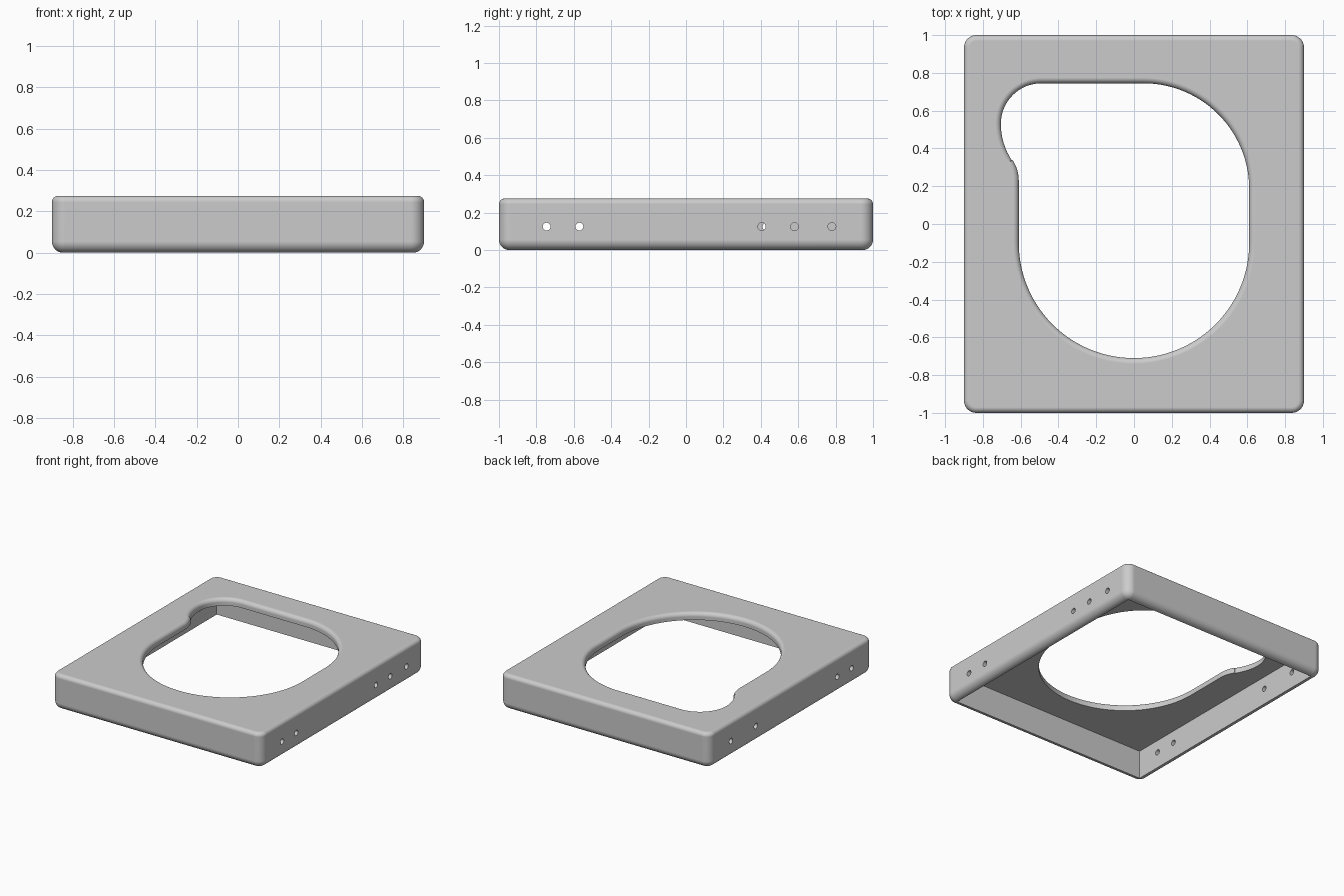
import bpy, bmesh
from math import sin, cos, pi, radians

WIDTH, DEPTH, HEIGHT = 1.8, 2.0, 0.275
WALL, PLATE = 0.058, 0.055
CORNER, LOWER_FILLET, UPPER_FILLET, LIP = 0.065, 0.055, 0.03, 0.03

if "Cube" in bpy.data.objects:
    bpy.data.objects.remove(bpy.data.objects["Cube"])

grey = bpy.data.materials.new("light_grey")
grey.use_nodes = True
COLOUR = (0.6, 0.6, 0.6, 1)
grey.diffuse_color = COLOUR
grey.node_tree.nodes["Principled BSDF"].inputs["Base Color"].default_value = COLOUR


def arc(cx, cy, r, start, end, steps):
    angles = [radians(start + (end - start) * i / steps) for i in range(steps + 1)]
    return [(cx + r * cos(a), cy + r * sin(a)) for a in angles]


def loft(name, loops):
    """Solid through stacked loops, each one a (points, z) pair."""
    bm = bmesh.new()
    rings = [[bm.verts.new((x, y, z)) for x, y in pts] for pts, z in loops]
    n = len(rings[0])
    for low, high in zip(rings, rings[1:]):
        for i in range(n):
            j = (i + 1) % n
            bm.faces.new((low[i], low[j], high[j], high[i]))
    bm.faces.new(rings[0])
    bm.faces.new(rings[-1])
    bmesh.ops.recalc_face_normals(bm, faces=bm.faces)
    mesh = bpy.data.meshes.new(name)
    bm.to_mesh(mesh)
    bm.free()
    mesh.materials.append(grey)
    obj = bpy.data.objects.new(name, mesh)
    bpy.context.collection.objects.link(obj)
    return obj


def rounded_rect(inset):
    r = CORNER - inset
    x, y = WIDTH / 2 - CORNER, DEPTH / 2 - CORNER
    pts = []
    for k, (sx, sy) in enumerate([(1, 1), (-1, 1), (-1, -1), (1, -1)]):
        pts += arc(sx * x, sy * y, r, 90 * k, 90 * k + 90, 8)
    return pts


def opening(grow):
    """Opening outline, offset outward by grow."""
    pts = arc(-0.49, 0.53, 0.215 + grow, 180, 90, 16)
    pts += arc(0.05, 0.185, 0.56 + grow, 90, 0, 28)
    pts += arc(0, -0.1, 0.61 + grow, 0, -180, 56)
    pts += arc(-0.81, 0.229, 0.2 - grow, 0, 33.2, 8)
    pts += arc(-0.355, 0.53, 0.35 + grow, 213.2, 180, 8)
    return pts[:-1]


def cut(target, cutter):
    cutter.hide_render = True
    mod = target.modifiers.new("cut", "BOOLEAN")
    mod.operation, mod.solver, mod.object = "DIFFERENCE", "EXACT", cutter
    bpy.context.view_layer.objects.active = target
    bpy.ops.object.modifier_apply(modifier=mod.name)
    bpy.data.objects.remove(cutter)


# Outer shell with rounded bottom and top edges
STEPS = 8
quarter = [pi / 2 * i / STEPS for i in range(STEPS + 1)]
r, u = LOWER_FILLET, UPPER_FILLET
loops = [(rounded_rect(r * (1 - sin(a))), r * (1 - cos(a))) for a in quarter]
loops += [(rounded_rect(u * (1 - cos(a))), HEIGHT - u * (1 - sin(a))) for a in quarter]
frame = loft("tray_frame", loops)

# Hollow underside with square corners
ix, iy = WIDTH / 2 - WALL, DEPTH / 2 - WALL
square = [(ix, iy), (-ix, iy), (-ix, -iy), (ix, -iy)]
cut(frame, loft("cavity_cutter", [(square, -0.1), (square, HEIGHT - PLATE)]))

# Shaped opening with a rounded upper lip
loops = [(opening(0), 0.1)]
loops += [(opening(LIP * (1 - cos(a))), HEIGHT - LIP * (1 - sin(a))) for a in quarter]
loops.append((opening(LIP), HEIGHT + 0.05))
cut(frame, loft("opening_cutter", loops))

# Small screw holes through the side walls
side_holes = {1: (-0.745, -0.57, 0.405, 0.58, 0.78), -1: (-0.745, -0.57, 0.43, 0.735)}
for side, places in side_holes.items():
    for y in places:
        bpy.ops.mesh.primitive_cylinder_add(
            vertices=24, radius=0.021, depth=0.3,
            location=(side * WIDTH / 2, y, 0.125), rotation=(0, pi / 2, 0))
        cut(frame, bpy.context.object)

# Smooth fillets, crisp inner edges
bpy.ops.object.select_all(action="DESELECT")
frame.select_set(True)
bpy.context.view_layer.objects.active = frame
bpy.ops.object.shade_smooth_by_angle(angle=radians(30))
weighted = frame.modifiers.new("even_shading", "WEIGHTED_NORMAL")
weighted.keep_sharp = True
